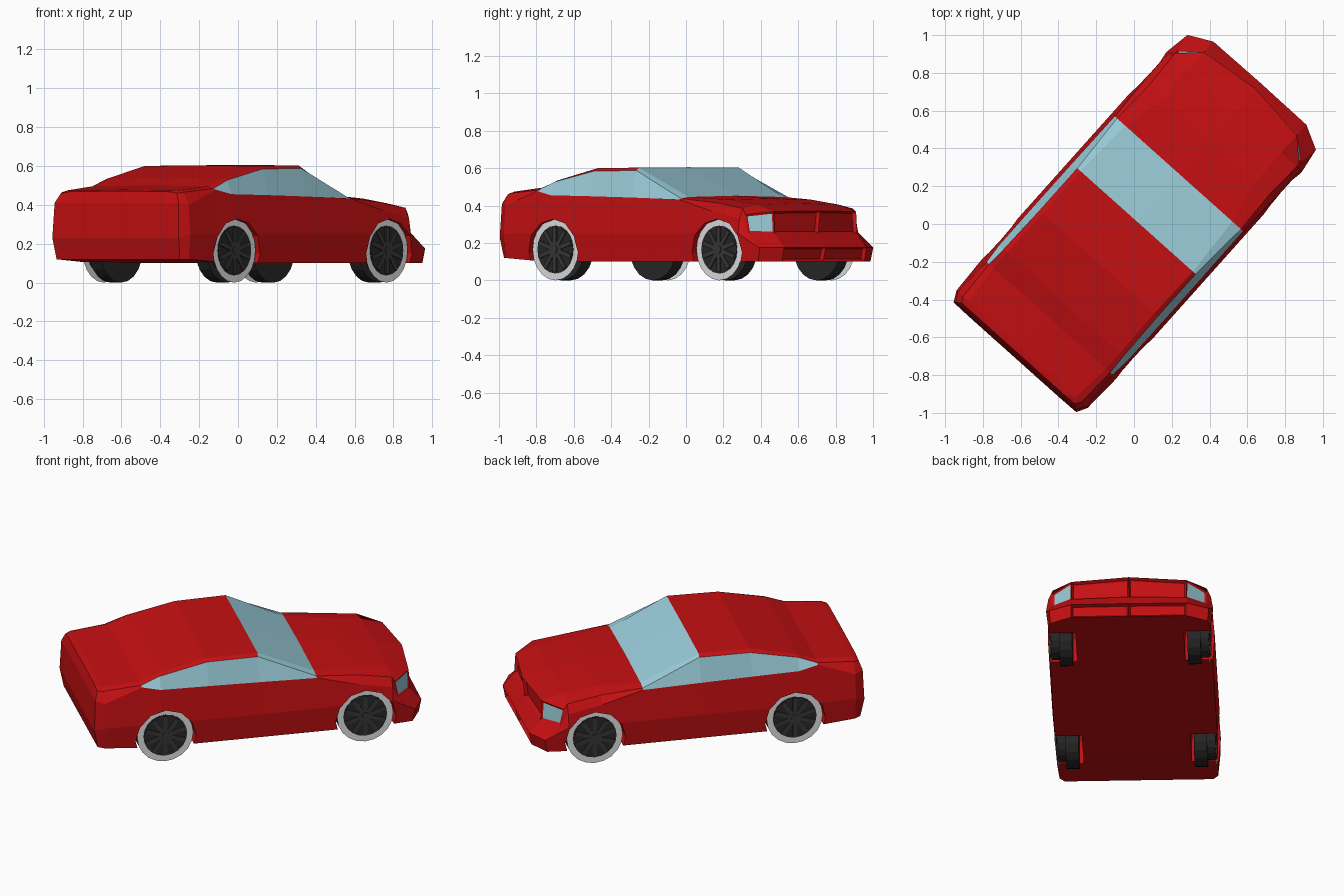
import bpy, bmesh, math
from mathutils import Matrix

if "Cube" in bpy.data.objects:
    bpy.data.objects.remove(bpy.data.objects["Cube"])

# The car is modelled with y forward and x across, then turned in plan
TURN = Matrix.Rotation(math.radians(-41.8), 4, 'Z')


def material(name, rgb):
    m = bpy.data.materials.new(name)
    m.diffuse_color = (*rgb, 1)
    m.use_nodes = True
    m.node_tree.nodes["Principled BSDF"].inputs["Base Color"].default_value = m.diffuse_color
    return m


RED = material("red_paint", (0.56, 0.005, 0.006))
GLASS = material("pale_blue_glass", (0.32, 0.60, 0.69))
BLACK = material("black_rubber", (0.022, 0.022, 0.022))
DARK = material("dark_grey_metal", (0.04, 0.04, 0.042))
WHITE = material("white_tyre_edge", (0.97, 0.97, 0.97))


def make(name, bm, mats):
    bmesh.ops.recalc_face_normals(bm, faces=bm.faces)
    me = bpy.data.meshes.new(name)
    bm.to_mesh(me)
    bm.free()
    for m in mats:
        me.materials.append(m)
    ob = bpy.data.objects.new(name, me)
    bpy.context.collection.objects.link(ob)
    ob.matrix_world = TURN
    return ob


def cylinder(bm, x0, x1, y, z, r, seg):
    mat = Matrix.Translation(((x0 + x1) / 2, y, z)) @ Matrix.Rotation(math.pi / 2, 4, 'Y')
    bmesh.ops.create_cone(bm, cap_ends=True, segments=seg, radius1=r, radius2=r,
                          depth=abs(x1 - x0), matrix=mat)


# Body cross-sections: y, side width, bottom z, belt x/z, top edge x/z, roof x/z, centre z
STATIONS = [
    (-.889, .466, .12, .455, .40, .42, .465, .38, .475, .478),
    (-.67, .476, .105, .447, .478, .43, .484, .40, .496, .50),
    (-.56, .478, .10, .457, .455, .425, .527, .40, .535, .54),
    (-.28, .478, .10, .458, .450, .42, .585, .395, .60, .603),
    (.02, .478, .10, .458, .443, .42, .587, .40, .603, .605),
    (.357, .478, .10, .456, .433, .44, .438, .38, .446, .453),
    (.60, .478, .10, .465, .37, .43, .415, .33, .432, .438),
    (.80, .478, .10, .465, .33, .44, .385, .33, .405, .412),
]


def section(y, w, zb, ex, ez, fx, fz, gx, gz, hz):
    return [(0, y, zb), (.33, y, zb), (w - .012, y, zb), (w, y, .25),
            (ex, y, ez), (fx, y, fz), (gx, y, gz), (0, y, hz)]


tail = [(0, -.925, .12), (.33, -.925, .12), (.425, -.925, .12), (.436, -.946, .23),
        (.427, -.938, .41), (.40, -.92, .46), (.33, -.92, .469), (0, -.92, .471)]
nose = [(0, .985, .10), (.33, .985, .10), (.45, .92, .10), (.456, .935, .175),
        (.442, .84, .255), (.44, .82, .352), (.33, .925, .368), (0, .963, .372)]

bm = bmesh.new()
rings = [[bm.verts.new(p) for p in r]
         for r in [tail] + [section(*s) for s in STATIONS] + [nose]]
for i in range(len(rings) - 1):
    a, b = rings[i], rings[i + 1]
    for k in range(7):
        f = bm.faces.new((a[k], a[k + 1], b[k + 1], b[k]))
        side_window = k == 4 and 2 <= i <= 5
        windscreen = k in (5, 6) and i == 5
        f.material_index = 1 if side_window or windscreen else 0


# Tail and nose closed with a small grid; marks give headlight and recessed panels
def cap(ring, inner, marks):
    A, B, C, D, E, F, G, H = ring
    d, e, a, c = [bm.verts.new(p) for p in inner]
    quads = [(B, C, D, d), (d, D, E, e), (e, E, F, G), (A, B, d, a), (a, d, e, c), (c, e, G, H)]
    for q, m in zip(quads, marks):
        bm.faces.new(q).material_index = m


cap(rings[0], [(.33, -.948, .23), (.33, -.938, .41), (0, -.948, .23), (0, -.938, .41)], [0] * 6)
cap(rings[-1], [(.33, 1.0, .175), (.33, .932, .25), (0, 1.003, .175), (0, .95, .25)],
    [0, 0, 3, 2, 0, 2])

bmesh.ops.mirror(bm, geom=bm.verts[:] + bm.edges[:] + bm.faces[:], axis='X', merge_dist=1e-4)
bmesh.ops.recalc_face_normals(bm, faces=bm.faces)

# Headlights, grille and intake as inset faces
for mark, depth, result in ((3, -.006, 1), (2, -.02, 0)):
    faces = [f for f in bm.faces if f.material_index == mark]
    rim = bmesh.ops.inset_individual(bm, faces=faces, thickness=.015, depth=depth)['faces']
    for f in faces:
        f.material_index = result
    for f in rim:
        f.material_index = 0
body = make("car_body", bm, [RED, GLASS])

# Wheel arches
WHEELS = [(s, y) for s in (-1, 1) for y in (-.533, .642)]
bm = bmesh.new()
for s, y in WHEELS:
    cylinder(bm, s * .31, s * .6, y, .15, .178, 12)
cutter = make("arch_cutter", bm, [RED])
cutter.hide_render = True
mod = body.modifiers.new("arches", 'BOOLEAN')
mod.operation = 'DIFFERENCE'
mod.solver = 'EXACT'
mod.object = cutter
bpy.context.view_layer.objects.active = body
body.select_set(True)
bpy.ops.object.modifier_apply(modifier=mod.name)
bpy.data.objects.remove(cutter)

# Wheels: inner tyre, rim with spokes, pale outer tyre edge
CZ, R, RIM = .165, .165, .128
for n, (s, y) in enumerate(WHEELS):
    bm = bmesh.new()
    cylinder(bm, s * .33, s * .405, y, CZ, R, 20)
    make(f"tyre_{n}", bm, [BLACK])

    bm = bmesh.new()
    cylinder(bm, s * .405, s * .453, y, CZ, RIM, 20)
    make(f"rim_{n}", bm, [BLACK])

    bm = bmesh.new()
    cylinder(bm, s * .45, s * .464, y, CZ, .022, 10)
    for k in range(10):
        m = (Matrix.Translation((s * .454, y, CZ)) @ Matrix.Rotation(k * math.tau / 10, 4, 'X')
             @ Matrix.Translation((0, 0, .068)) @ Matrix.Diagonal((.012, .024, .104, 1)))
        bmesh.ops.create_cube(bm, size=1, matrix=m)
    make(f"spokes_{n}", bm, [DARK])

    bm = bmesh.new()
    loops = [[bm.verts.new((s * .45, y + r * math.cos(k * math.tau / 20),
                            CZ + r * math.sin(k * math.tau / 20))) for k in range(20)]
             for r in (RIM - .002, R)]
    for k in range(20):
        j = (k + 1) % 20
        q = (loops[0][k], loops[1][k], loops[1][j], loops[0][j])
        bm.faces.new(q)
    make(f"tyre_edge_{n}", bm, [WHITE])
